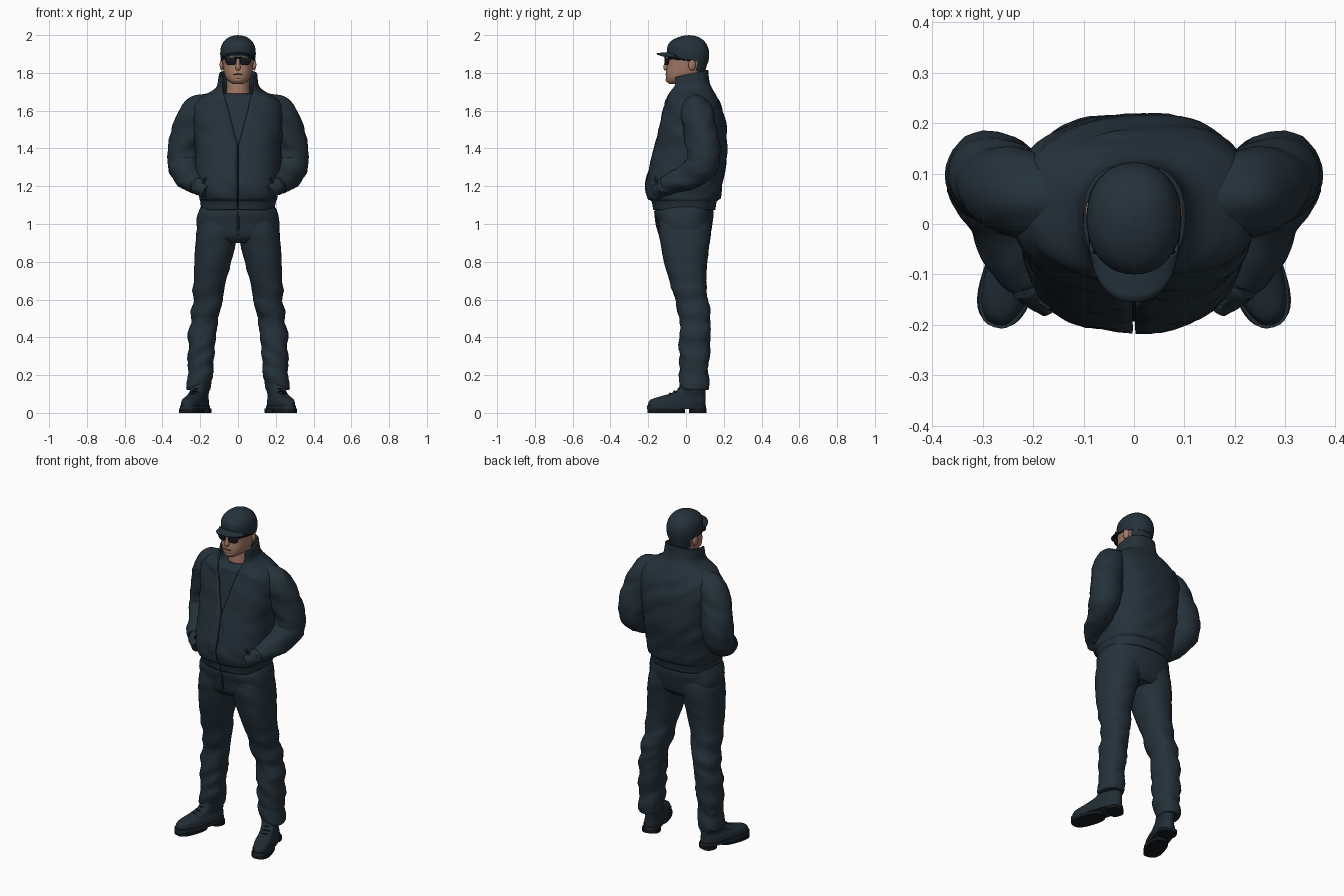
import bpy, bmesh, math
from mathutils import Vector, Matrix, noise

if "Cube" in bpy.data.objects:
    bpy.data.objects.remove(bpy.data.objects["Cube"])


def material(name, rgb):
    m = bpy.data.materials.new(name)
    m.diffuse_color = (*rgb, 1)
    m.use_nodes = True
    m.node_tree.nodes["Principled BSDF"].inputs["Base Color"].default_value = m.diffuse_color
    return m


NAVY = material("dark navy cloth", (0.018, 0.031, 0.042))
BOOT = material("dark boot leather", (0.015, 0.026, 0.035))
BLACK = material("near black", (0.006, 0.009, 0.012))
SKIN = material("skin", (0.36, 0.19, 0.13))
LIP = material("dark skin", (0.14, 0.07, 0.05))


def finish(name, bm, mats, mirror=False, thick=0, angle=35, rule=None):
    bmesh.ops.recalc_face_normals(bm, faces=bm.faces)
    me = bpy.data.meshes.new(name)
    bm.to_mesh(me)
    bm.free()
    for m in mats:
        me.materials.append(m)
    if rule:
        for p in me.polygons:
            p.material_index = rule(p.center)
    me.shade_smooth()
    me.set_sharp_from_angle(angle=math.radians(angle))
    ob = bpy.data.objects.new(name, me)
    bpy.context.collection.objects.link(ob)
    if thick:
        s = ob.modifiers.new("thickness", 'SOLIDIFY')
        s.thickness, s.offset = thick, -1
    if mirror:
        ob.modifiers.new("mirror", 'MIRROR')
    return ob


def spline(rows, steps):
    """Catmull-Rom through rows of numbers."""
    out = []
    for i in range(len(rows) - 1):
        a, b, c, d = (rows[max(0, min(len(rows) - 1, i + k))] for k in (-1, 0, 1, 2))
        for s in range(steps):
            t = s / steps
            out.append([0.5 * (2 * q + (r - p) * t + (2 * p - 5 * q + 4 * r - u) * t * t
                               + (3 * q - p - 3 * r + u) * t ** 3)
                        for p, q, r, u in zip(a, b, c, d)])
    return out + [list(rows[-1])]


def bridge(rings, closed=True, caps=True):
    bm = bmesh.new()
    vs = [[bm.verts.new(p) for p in r] for r in rings]
    n = len(vs[0])
    for a, b in zip(vs, vs[1:]):
        for i in range(n if closed else n - 1):
            j = (i + 1) % n
            bm.faces.new((a[i], a[j], b[j], b[i]))
    if caps and closed:
        bm.faces.new(vs[0])
        bm.faces.new(vs[-1])
    return bm


def se(v, n):
    return math.copysign(abs(v) ** (2 / n), v)


def folded(p, c, amp):
    """Push a point out from centre c with cloth creases."""
    q = Vector((p.x * 5, p.y * 5, p.z * 16 + p.x * 9))
    k = noise.noise(q) + 0.5 * abs(noise.noise(q * 2.1))
    d = p - c
    return p + d.normalized() * amp * k if d.length > 1e-5 else p


def loft(name, secs, mats, n=2.3, seg=40, steps=4, fold=None, gap=None, tilt=None,
         matrix=None, **kw):
    """Horizontal rings from (z, x0, x1, y0, y1) rows, starting at the front."""
    rings = []
    for z, x0, x1, y0, y1 in spline(secs, steps):
        c = Vector(((x0 + x1) / 2, (y0 + y1) / 2, z))
        rx, ry = max((x1 - x0) / 2, .001), max((y1 - y0) / 2, .001)
        a0 = math.asin(min(gap(z) / rx, .85) ** (n / 2)) if gap else 0
        ring = []
        for i in range(seg):
            t = a0 + (2 * math.pi - 2 * a0) * i / (seg - 1 if gap else seg)
            p = c + Vector((rx * se(math.sin(t), n), -ry * se(math.cos(t), n), 0))
            if fold:
                p = folded(p, c, fold(z))
            if tilt:
                p.z += tilt(z) * p.y
            ring.append(matrix @ p if matrix else p)
        rings.append(ring)
    return finish(name, bridge(rings, closed=not gap), mats, **kw)


def tube(name, path, mats, seg=24, steps=4, amp=0, **kw):
    """Round sweep along (x, y, z, r) rows."""
    pts = spline(path, steps)
    rings = []
    for i, row in enumerate(pts):
        c = Vector(row[:3])
        tan = Vector(pts[min(i + 1, len(pts) - 1)][:3]) - Vector(pts[max(i - 1, 0)][:3])
        u = tan.cross(Vector((1, 0, 0.01))).normalized()
        v = tan.cross(u).normalized()
        ring = [c + row[3] * (u * math.cos(a) + v * math.sin(a))
                for a in (2 * math.pi * k / seg for k in range(seg))]
        rings.append([folded(p, c, amp) for p in ring])
    return finish(name, bridge(rings), mats, **kw)


def ball(name, loc, size, mats, rot=0, **kw):
    bm = bmesh.new()
    bmesh.ops.create_uvsphere(bm, u_segments=20, v_segments=12, radius=1)
    bm.transform(Matrix.Translation(loc) @ Matrix.Rotation(rot, 4, 'Z') @ Matrix.Diagonal((*size, 1)))
    return finish(name, bm, mats, **kw)


def sym(rows, inset=0):
    return [(z, -rx + inset, rx - inset, y0 + inset, y1 - inset) for z, rx, y0, y1 in rows]


# jacket body with gathered hem, open V front and standing collar
body = [(1.075, .193, -.172, .155), (1.12, .2, -.182, .163), (1.135, .208, -.204, .178),
        (1.2, .22, -.213, .19), (1.3, .224, -.195, .208), (1.4, .226, -.17, .216),
        (1.5, .236, -.145, .213), (1.58, .242, -.126, .2), (1.64, .228, -.112, .18)]
collar = [(1.675, .19, -.104, .16), (1.7, .14, -.1, .142), (1.725, .112, -.097, .128),
          (1.76, .104, -.095, .12), (1.79, .1, -.09, .117)]
loft("jacket", sym(body + collar), [NAVY], n=2.5, seg=72, steps=5,
     gap=lambda z: .003 + .082 * max(0, (z - 1.42) / .31),
     fold=lambda z: .010 if 1.13 < z < 1.66 else .003,
     tilt=lambda z: .22 * max(0, min(1, (z - 1.66) / .1)), thick=.01)

# shirt seen in the V, and zip lining seen in the closed gap
loft("shirt_and_zip", sym(body, .02) + sym([(1.665, .13, -.085, .11), (1.69, .072, -.058, .095)]),
     [NAVY, BLACK], n=2.5, rule=lambda c: 1 if c.z < 1.42 else 0)

# sleeves, bent with the hands in the pockets
tube("sleeve", [(.14, .05, 1.63, .06), (.2, .055, 1.605, .08), (.237, .065, 1.56, .089),
                (.262, .08, 1.48, .088), (.284, .1, 1.39, .087), (.284, .085, 1.31, .081),
                (.266, .03, 1.26, .073), (.238, -.045, 1.228, .062), (.205, -.105, 1.2, .052),
                (.2, -.115, 1.196, .046), (.16, -.15, 1.17, .04)],
     [NAVY], seg=32, steps=5, amp=.013, mirror=True)

# slanted pocket edges
tube("pocket_welt", [(.17, -.165, 1.245, .006), (.19, -.15, 1.2, .007), (.195, -.155, 1.155, .006)],
     [NAVY], seg=8, mirror=True)

# trousers
loft("trouser_hips", sym([(.9, .12, -.11, .1), (.925, .18, -.134, .122), (.95, .212, -.144, .13),
                          (1.0, .219, -.152, .138), (1.06, .21, -.165, .146), (1.1, .19, -.15, .135)]),
     [NAVY], n=2.5, fold=lambda z: .004)
loft("trouser_leg", [(.12, .148, .262, -.015, .118), (.15, .14, .27, -.025, .124),
                     (.22, .135, .27, -.034, .124), (.32, .122, .264, -.034, .127),
                     (.44, .108, .256, -.03, .131), (.53, .093, .245, -.04, .13),
                     (.6, .08, .234, -.06, .115), (.7, .062, .235, -.088, .106),
                     (.8, .038, .23, -.117, .113), (.9, .008, .225, -.136, .126),
                     (.96, -.005, .218, -.143, .13), (1.03, -.005, .2, -.14, .12)],
     [NAVY], seg=36, steps=6, fold=lambda z: .016 if z < .55 else .012 if z < .68 else .005, mirror=True)
tube("trouser_fly", [(0, -.163, 1.07, .006), (.002, -.155, 1.0, .006), (0, -.138, .94, .005)], [NAVY], seg=8)

# boots, toes turned out
turn = Matrix.Translation((.205, .02, 0)) @ Matrix.Rotation(math.radians(18), 4, 'Z')
loft("boot_upper", sym([(.03, .052, -.228, .083), (.05, .053, -.229, .085), (.07, .049, -.215, .085),
                        (.085, .043, -.17, .085), (.105, .043, -.1, .085), (.13, .046, -.06, .083),
                        (.2, .046, -.04, .08)]), [BOOT], n=2.5, matrix=turn, mirror=True)
for name, z0, z1, rx, y0, y1 in [("boot_welt", .02, .038, .056, -.236, .088),
                                 ("boot_sole", 0, .022, .055, -.232, -.03),
                                 ("boot_heel", 0, .022, .051, .0, .087)]:
    loft(name, sym([(z0, rx, y0, y1), (z1, rx, y0, y1)]), [BLACK if z0 == 0 else BOOT], n=2.7,
         steps=1, matrix=turn, mirror=True)
for k in range(4):
    y, z = -.135 + .024 * k, .092 + .012 * k
    lace = [turn @ Vector((x, y + abs(x) * .3, z - abs(x) * .45)) for x in (-.028, 0, .028)]
    tube("boot_lace", [(*p, .004) for p in lace], [BLACK], seg=6, steps=2, mirror=True)

# neck and head, dark close hair at the back
loft("neck", sym([(1.66, .066, -.05, .085), (1.72, .06, -.045, .085), (1.79, .06, -.04, .09)]), [SKIN], n=2)
loft("head", sym([(1.742, .024, -.088, -.02), (1.75, .042, -.099, .02), (1.77, .062, -.105, .06),
                  (1.8, .074, -.106, .095), (1.84, .08, -.1, .11), (1.88, .083, -.098, .115),
                  (1.93, .078, -.085, .105)]), [SKIN, NAVY], n=2.3,
     rule=lambda c: 1 if c.y > .055 and c.z > 1.79 else 0)
tube("nose", [(0, -.097, 1.87, .008), (0, -.105, 1.845, .011), (0, -.106, 1.826, .014), (0, -.098, 1.818, .008)],
     [SKIN], seg=12)
ball("mouth", (0, -.103, 1.792), (.026, .006, .0045), [LIP])
ball("chin", (0, -.092, 1.763), (.026, .016, .014), [SKIN])
ball("ear", (.085, .032, 1.842), (.011, .02, .03), [SKIN], rot=.3, mirror=True)

# sunglasses
loft("lens", [(1.842, .022, .05, -.116, -.106), (1.85, .012, .064, -.118, -.106),
              (1.868, .008, .07, -.119, -.106), (1.882, .008, .07, -.117, -.105)], [BLACK], n=3,
     matrix=Matrix.Translation((0, -.108, 0)) @ Matrix.Rotation(.3, 4, 'Z') @ Matrix.Translation((0, .106, 0)),
     mirror=True)
tube("glasses_bridge", [(-.02, -.108, 1.878, .005), (0, -.111, 1.88, .005), (.02, -.108, 1.878, .005)], [BLACK], seg=8)
tube("glasses_temple", [(.066, -.092, 1.876, .006), (.084, -.04, 1.874, .005), (.089, .025, 1.866, .004)],
     [BLACK], seg=8, mirror=True)

# cap with brim, panel seam and button
loft("cap_crown", sym([(1.868, .09, -.096, .116), (1.9, .094, -.1, .122), (1.935, .091, -.097, .12),
                       (1.965, .077, -.079, .104), (1.985, .054, -.048, .078), (1.996, .028, -.014, .048),
                       (1.999, .004, .012, .022)]), [NAVY], n=2.15, tilt=lambda z: -.15 * min(1, (2 - z) / .1))
rows = []
for j in range(7):
    v = j / 6
    row = []
    for i in range(25):
        s = math.sin((i / 12 - 1) * math.pi / 2)
        y = -.06 * (1 - v) - v * (.035 + .12 * math.sqrt(max(0, 1 - abs(s) ** 2.4)))
        row.append(Vector((s * .088, y, 1.913 - .022 * s * s - .008 * v)))
    rows.append(row)
finish("cap_brim", bridge(rows, closed=False), [NAVY], thick=.007)
ball("cap_button", (0, .016, 1.997), (.008, .008, .003), [NAVY])
